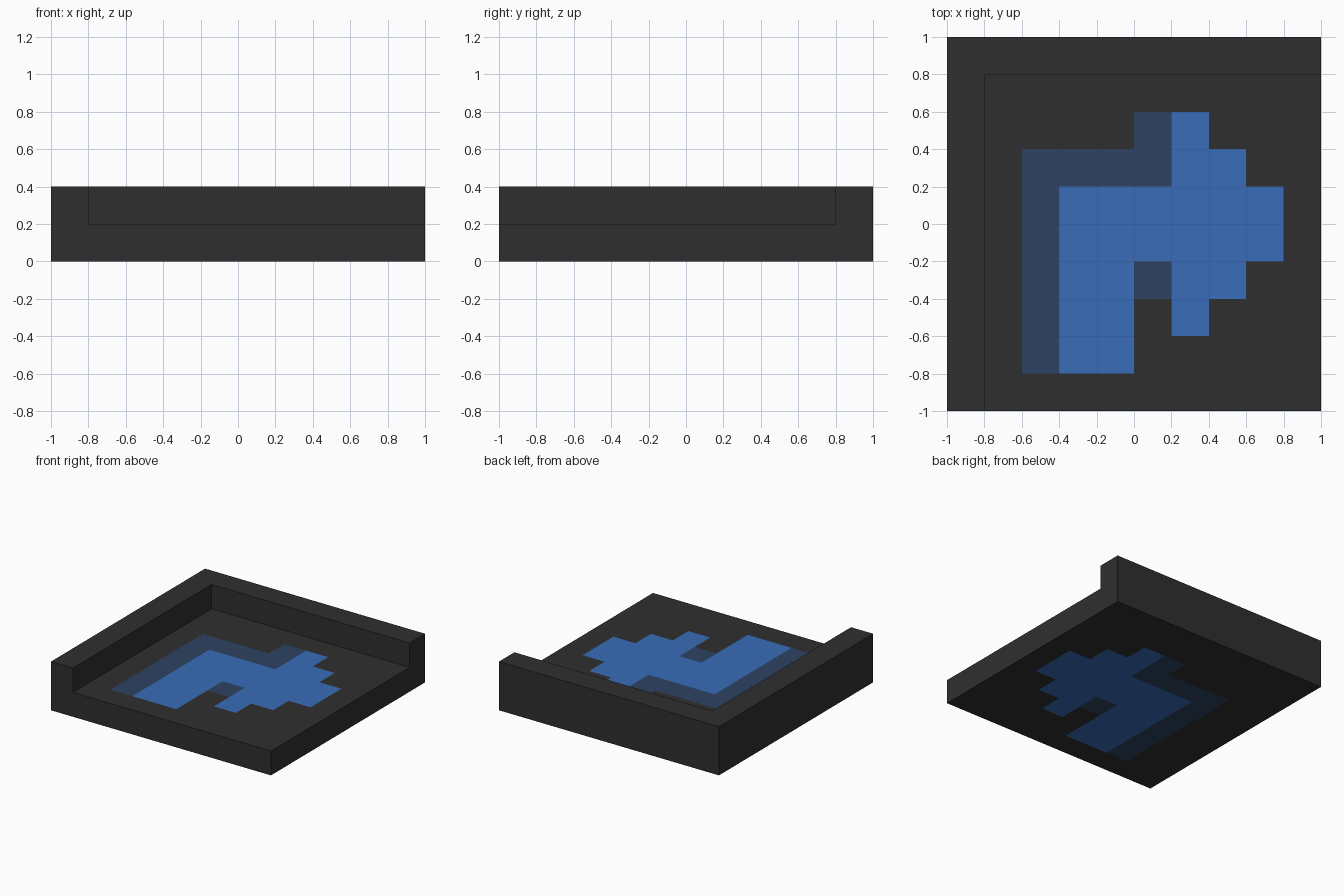
import bpy
import bmesh

cube = bpy.data.objects.get("Cube")
if cube:
    bpy.data.objects.remove(cube, do_unlink=True)


def srgb(r, g, b):
    def lin(v):
        v /= 255
        return v / 12.92 if v <= 0.04045 else ((v + 0.055) / 1.055) ** 2.4
    return (lin(r), lin(g), lin(b), 1.0)


def make_material(name, color):
    mat = bpy.data.materials.new(name)
    mat.use_nodes = True
    mat.diffuse_color = color
    bsdf = next(n for n in mat.node_tree.nodes if n.type == 'BSDF_PRINCIPLED')
    bsdf.inputs["Base Color"].default_value = color
    bsdf.inputs["Roughness"].default_value = 0.8
    return mat


DARK, BLUE, SHADE = 0, 1, 2
materials = [
    make_material("charcoal", srgb(47, 47, 47)),
    make_material("bright_blue", srgb(56, 108, 184)),
    make_material("shadow_blue", srgb(46, 66, 99)),
]

# Inlaid bent arrow and its drop shadow, as rectangles (x0, x1, y0, y1)
ARROW = [
    (-0.4, 0.8, -0.2, 0.2),     # shaft and tip
    (-0.4, 0.0, -0.8, -0.2),    # tail
    (0.2, 0.6, -0.4, 0.4),      # head, middle step
    (0.2, 0.4, -0.6, 0.6),      # head, outer step
]
SHADOW = [
    (-0.6, -0.4, -0.8, 0.4),
    (-0.4, 0.2, 0.2, 0.4),
    (0.0, 0.2, 0.4, 0.6),
    (0.0, 0.2, -0.4, -0.2),
]


def inside(p, rects):
    return any(x0 < p.x < x1 and y0 < p.y < y1 for x0, x1, y0, y1 in rects)


def extrude_up(bm, faces, height, keep):
    """Raise a copy of the faces with walls around it; return the raised faces."""
    out = bmesh.ops.extrude_face_region(bm, geom=faces, use_keep_orig=keep)["geom"]
    verts = [e for e in out if isinstance(e, bmesh.types.BMVert)]
    bmesh.ops.translate(bm, verts=verts, vec=(0, 0, height))
    if not keep:
        old = [f for f in faces if f.is_valid]
        if old:
            bmesh.ops.delete(bm, geom=old, context='FACES')
    return [e for e in out if isinstance(e, bmesh.types.BMFace)]


# Base slab: a ten by ten grid of cells, coloured right through
bm = bmesh.new()
bmesh.ops.create_grid(bm, x_segments=10, y_segments=10, size=1.0)
for f in bm.faces:
    c = f.calc_center_median()
    f.material_index = BLUE if inside(c, ARROW) else SHADE if inside(c, SHADOW) else DARK
top = extrude_up(bm, bm.faces[:], 0.2, keep=True)

# Raised rim along the right and back sides
rim = [f for f in top
       if f.calc_center_median().x < -0.8 or f.calc_center_median().y > 0.8]
extrude_up(bm, rim, 0.2, keep=False)

# Side walls are all charcoal
bm.normal_update()
for f in bm.faces:
    if abs(f.normal.z) < 0.5:
        f.material_index = DARK
bmesh.ops.recalc_face_normals(bm, faces=bm.faces[:])

mesh = bpy.data.meshes.new("corner_tray")
bm.to_mesh(mesh)
bm.free()
for mat in materials:
    mesh.materials.append(mat)
tray = bpy.data.objects.new("corner_tray", mesh)
bpy.context.collection.objects.link(tray)
